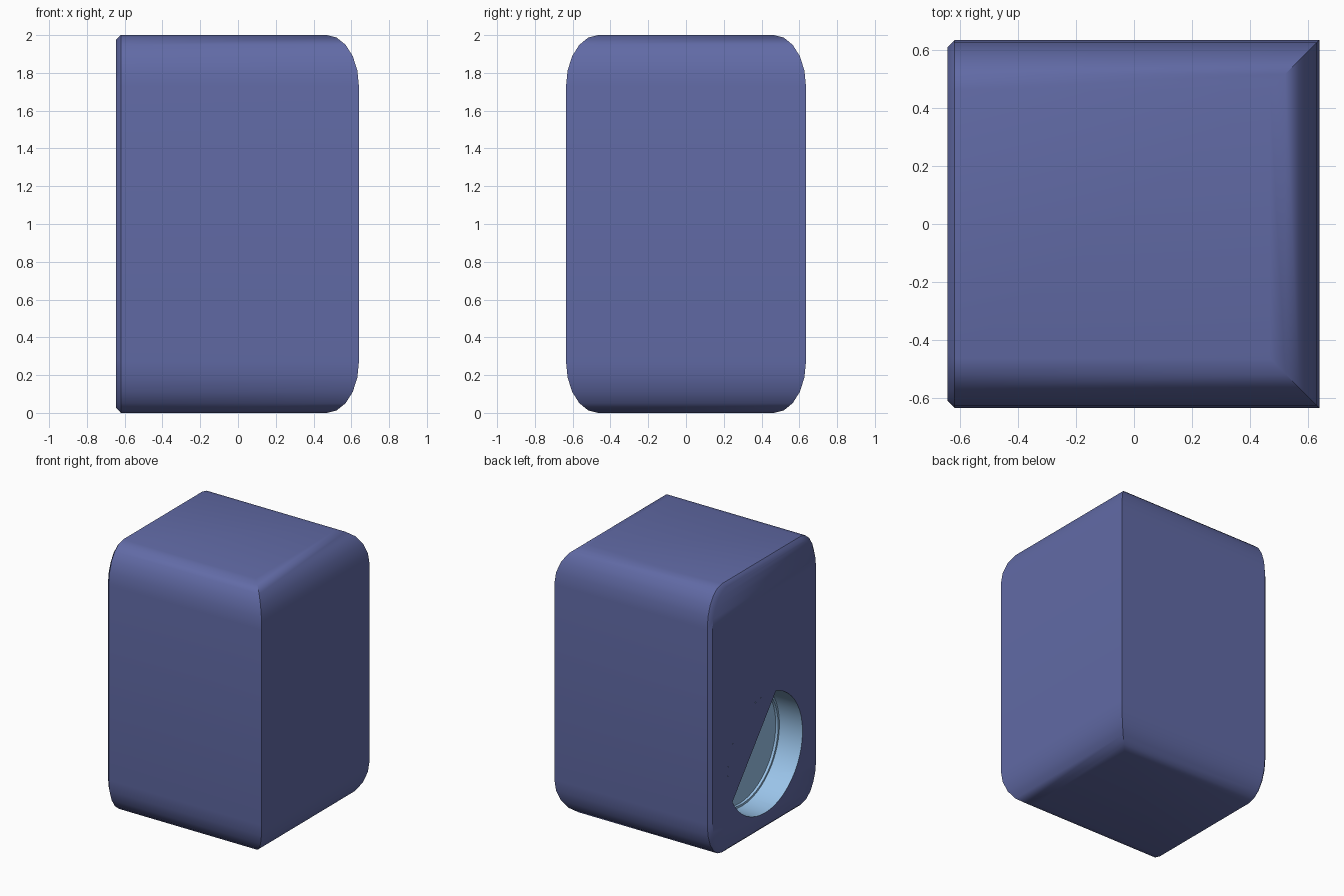
import bpy, bmesh, math

if "Cube" in bpy.data.objects:
    bpy.data.objects.remove(bpy.data.objects["Cube"])

HX, HY, RY, RZ, SEG = 0.64, 0.635, 0.17, 0.27, 5
XL, CH = -0.645, 0.025
HOLE_Y, HOLE_Z, HOLE_R = -0.01, 0.56, 0.44


def material(name, color):
    m = bpy.data.materials.new(name)
    m.diffuse_color = (*color, 1)
    m.use_nodes = True
    m.node_tree.nodes["Principled BSDF"].inputs["Base Color"].default_value = m.diffuse_color
    return m


MATS = [material("indigo", (0.12, 0.145, 0.38)), material("pale_blue", (0.33, 0.56, 0.83))]


def finish(name, bm, index=0):
    bmesh.ops.recalc_face_normals(bm, faces=bm.faces)
    me = bpy.data.meshes.new(name)
    for f in bm.faces:
        f.material_index = index
    bm.to_mesh(me)
    bm.free()
    for m in MATS:
        me.materials.append(m)
    ob = bpy.data.objects.new(name, me)
    bpy.context.collection.objects.link(ob)
    return ob


def bridge(bm, rings):
    for a, b in zip(rings, rings[1:]):
        n = len(a)
        for i in range(n):
            j = (i + 1) % n
            bm.faces.new((a[i], a[j], b[j], b[i]))


# Body: stacked outlines with inset following an elliptical fillet
levels = []
for k in range(SEG + 1):
    a = k / SEG * math.pi / 2
    levels.append((RZ * (1 - math.sin(a)), RY * (1 - math.cos(a))))
levels.reverse()
levels = [(z, t) for z, t in levels[::-1]]
lower = sorted((z, t) for z, t in levels)
levels = lower + [(2 - z, t) for z, t in reversed(lower)]

bm = bmesh.new()
rings = []
for z, t in levels:
    y, zc = HY - t, 1 + (z - 1) * (1 - CH)
    pts = [(XL, -y + CH, zc), (XL + CH, -y, z), (HX - t, -y, z),
           (HX - t, y, z), (XL + CH, y, z), (XL, y - CH, zc)]
    rings.append([bm.verts.new(p) for p in pts])
bridge(bm, rings)
for r in (rings[0], rings[-1]):
    bm.faces.new((r[0], r[1], r[4], r[5]))
    bm.faces.new((r[1], r[2], r[3], r[4]))
body = finish("body", bm)

# Round stepped recess, cut into the left side
bm = bmesh.new()
N = 48
rings = [[bm.verts.new((x, HOLE_Y + r * math.cos(2 * math.pi * i / N),
                        HOLE_Z + r * math.sin(2 * math.pi * i / N))) for i in range(N)]
         for x, r in ((-0.8, HOLE_R), (-0.455, HOLE_R), (-0.455, 0.425), (-0.435, 0.425))]
bridge(bm, rings)
bm.faces.new(rings[0])
bm.faces.new(rings[-1])
cutter = finish("recess_cutter", bm, 1)
cutter.hide_render = True

mod = body.modifiers.new("recess", 'BOOLEAN')
mod.operation, mod.solver, mod.object = 'DIFFERENCE', 'EXACT', cutter
bpy.context.view_layer.objects.active = body
body.select_set(True)
bpy.ops.object.modifier_apply(modifier=mod.name)
bpy.ops.object.shade_smooth_by_angle(angle=math.radians(40))
bpy.data.objects.remove(cutter)

# Flat segment covering the upper part of the recess
bm = bmesh.new()
arc = [math.radians(-29 + 136 * i / 20) for i in range(21)]
bm.faces.new([bm.verts.new((XL, HOLE_Y + HOLE_R * math.cos(a), HOLE_Z + HOLE_R * math.sin(a)))
              for a in reversed(arc)])
finish("recess_cover", bm)
